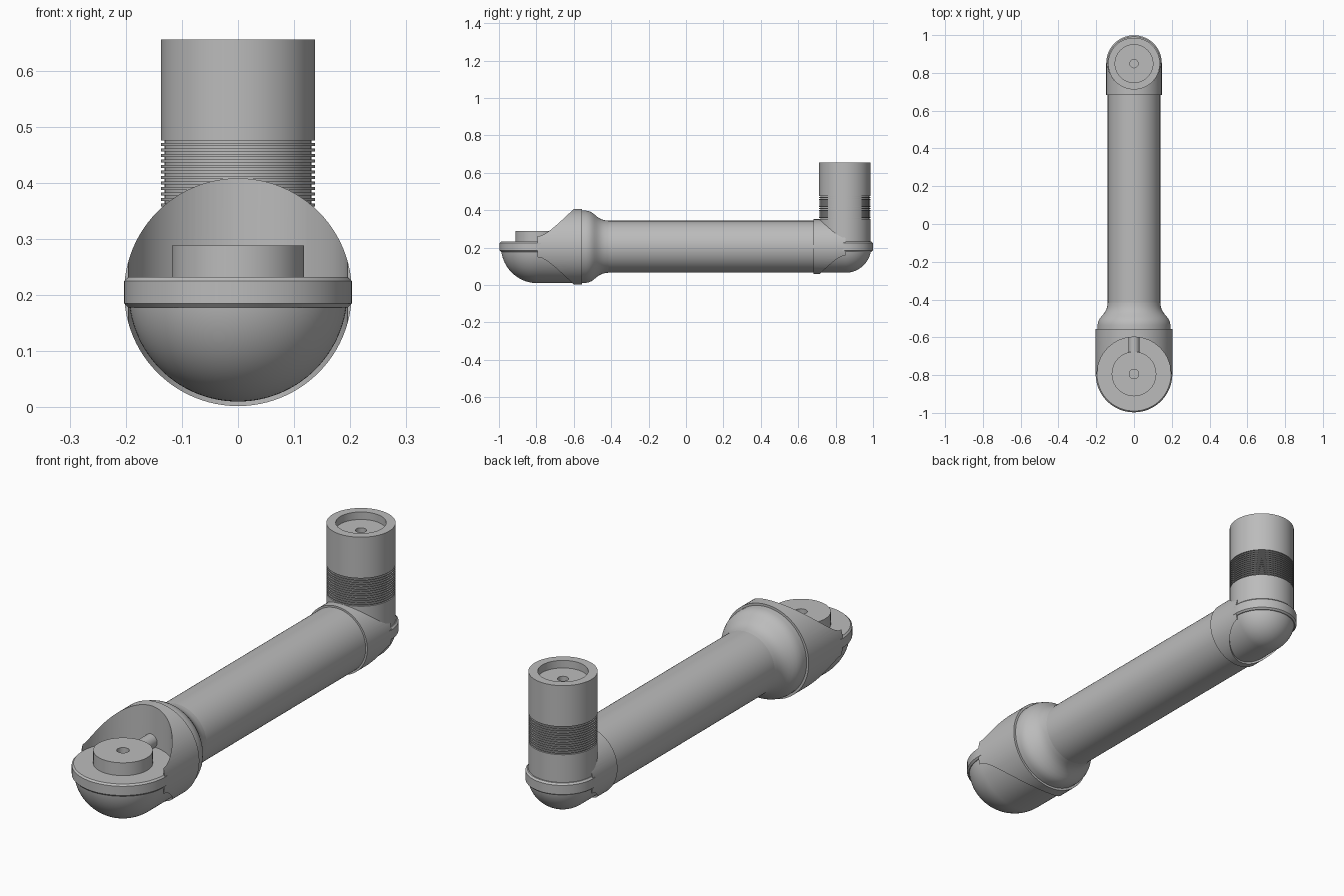
import bpy, bmesh
from math import pi, sin, cos, radians
from mathutils import Matrix

cube = bpy.data.objects.get("Cube")
if cube:
    bpy.data.objects.remove(cube, do_unlink=True)

AXIS_Z = 0.205      # height of the long tube's axis
FRONT_Y, REAR_Y = -0.794, 0.852

grey = bpy.data.materials.new("satin grey")
grey.use_nodes = True
colour = (0.5, 0.5, 0.5, 1)
grey.diffuse_color = colour
grey.node_tree.nodes["Principled BSDF"].inputs["Base Color"].default_value = colour


def lathe(name, profile, origin, along_y=False, angle=2 * pi, steps=96):
    """Spin (radius, height) points about z, or about y for horizontal parts."""
    bm = bmesh.new()
    verts = [bm.verts.new((r, 0, h)) for r, h in profile]
    edges = [bm.edges.new(pair) for pair in zip(verts, verts[1:])]
    bmesh.ops.spin(bm, geom=verts + edges, cent=(0, 0, 0), axis=(0, 0, 1),
                   angle=angle, steps=steps)
    bmesh.ops.remove_doubles(bm, verts=bm.verts, dist=0.0001)
    bmesh.ops.recalc_face_normals(bm, faces=bm.faces)
    matrix = Matrix.Translation(origin)
    if along_y:
        matrix = matrix @ Matrix.Rotation(-pi / 2, 4, 'X')
    bm.transform(matrix)
    mesh = bpy.data.meshes.new(name)
    bm.to_mesh(mesh)
    bm.free()
    mesh.materials.append(grey)
    obj = bpy.data.objects.new(name, mesh)
    bpy.context.collection.objects.link(obj)
    smooth(obj)
    return obj


def smooth(obj):
    bpy.ops.object.select_all(action='DESELECT')
    obj.select_set(True)
    bpy.context.view_layer.objects.active = obj
    bpy.ops.object.shade_smooth_by_angle(angle=radians(28))


def rod(radius, low, high):
    return [(0, low), (radius, low), (radius, high), (0, high)]


def joint(prefix, y, out, radius, length):
    """Elbow: scooped hood, rounded lower shell and a flat flange."""
    centre = (0, y, AXIS_Z)
    inner = radius - 0.008

    # Hood: horizontal cylinder scooped by an upright one
    low, high = sorted((0, -out * length))
    hood = lathe(prefix + "_hood", rod(radius, low, high), centre, True)
    cutter = lathe(prefix + "_cutter", rod(inner, -0.5, 0.5), centre)
    cutter.hide_render = True
    mod = hood.modifiers.new("scoop", 'BOOLEAN')
    mod.operation = 'DIFFERENCE'
    mod.solver = 'EXACT'
    mod.object = cutter
    bpy.context.view_layer.objects.active = hood
    bpy.ops.object.select_all(action='DESELECT')
    hood.select_set(True)
    bpy.ops.object.modifier_apply(modifier=mod.name)
    bpy.data.objects.remove(cutter, do_unlink=True)
    smooth(hood)

    # Lower shell: quarter ball running into a half cylinder
    n = 24
    arc = [(inner * cos(pi / 2 * i / n), out * inner * sin(pi / 2 * i / n))
           for i in range(n, -1, -1)]
    lathe(prefix + "_lower_shell", arc + [(inner, -out * (length - 0.02))],
          centre, True, pi, 64)

    # Flange with chamfered edges
    t, c = 0.027, 0.007
    lathe(prefix + "_flange",
          [(0, -t), (radius - c, -t), (radius, c - t), (radius, t - c),
           (radius - c, t), (0, t)], centre)


joint("front", FRONT_Y, -1, 0.203, 0.237)
joint("rear", REAR_Y, 1, 0.147, 0.169)

# Long tube with its flared bell
lathe("long_tube", rod(0.139, -0.5, 0.7), (0, 0, AXIS_Z), True)
bell = [(0, -0.565), (0.193, -0.565), (0.193, -0.535), (0.19, -0.518),
        (0.183, -0.503), (0.173, -0.49), (0.162, -0.477), (0.152, -0.463),
        (0.145, -0.448), (0.141, -0.432), (0.139, -0.415), (0, -0.415)]
lathe("flared_bell", bell, (0, 0, AXIS_Z), True)

# Boss with a centre hole, and the rib joining it to the hood
lathe("front_boss", [(0.118, 0.22), (0.118, 0.288), (0.025, 0.288),
                     (0.025, 0.24), (0, 0.24)], (0, FRONT_Y, 0))
lathe("boss_rib", rod(0.03, 0.1, 0.21), (0, FRONT_Y, 0.255), True)

# Upright post: ribbed grip, then a recessed top with a centre hole
post, groove, pitch = 0.137, 0.131, 0.0098
profile = [(0, 0.2), (post, 0.2)]
for i in range(13):
    z = 0.353 + i * pitch
    profile += [(post, z), (groove, z), (groove, z + pitch / 2), (post, z + pitch / 2)]
profile += [(post, 0.655), (0.1, 0.655), (0.1, 0.622), (0.022, 0.622),
            (0.022, 0.59), (0, 0.59)]
lathe("upright_post", profile, (0, REAR_Y - 0.003, 0))
